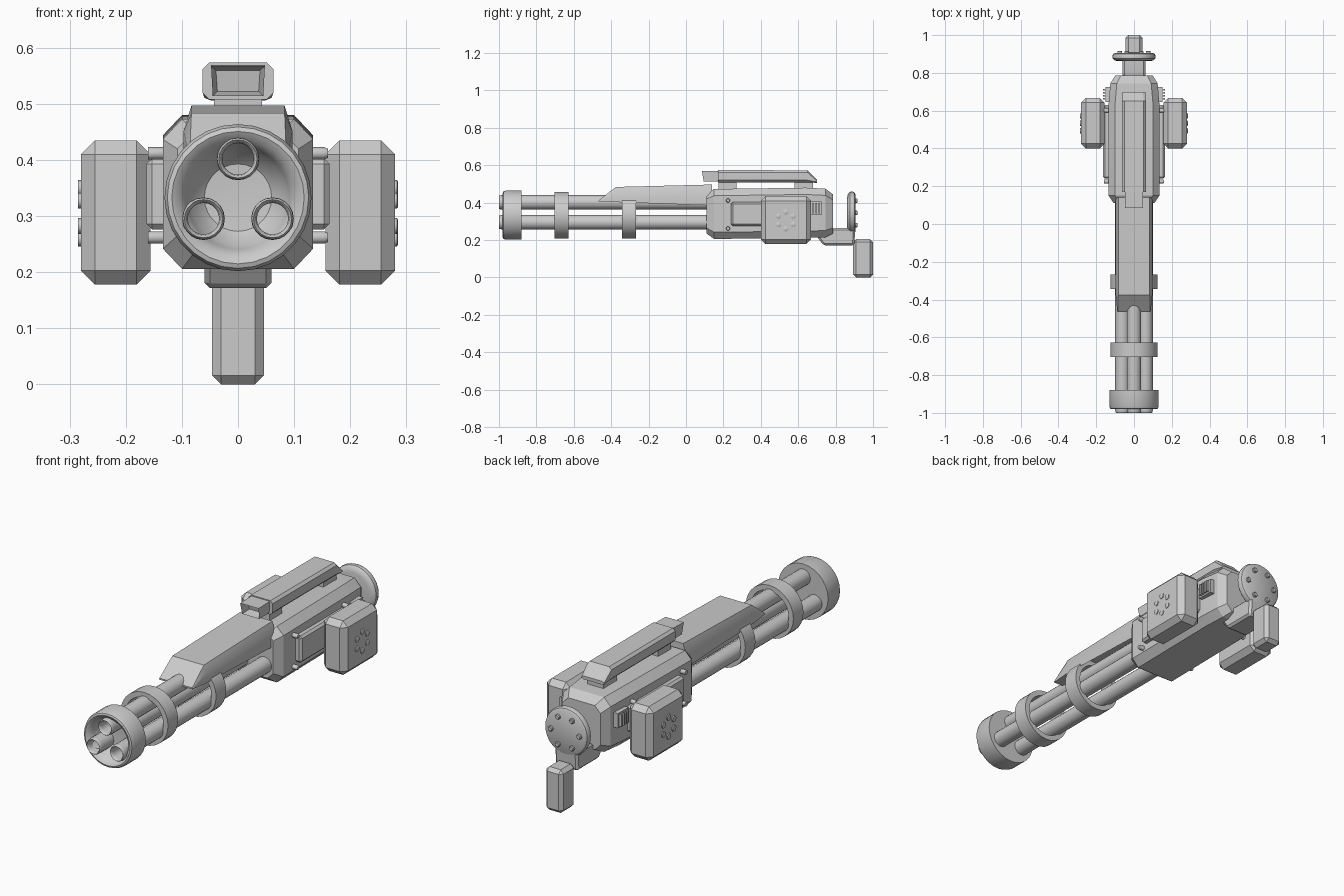
import bpy, bmesh, math
from mathutils import Vector

cube = bpy.data.objects.get("Cube")
if cube:
    bpy.data.objects.remove(cube, do_unlink=True)

metal = bpy.data.materials.new("gun_grey")
metal.use_nodes = True
GREY = (0.6, 0.6, 0.6, 1)
metal.diffuse_color = GREY
for node in metal.node_tree.nodes:
    if node.type == 'BSDF_PRINCIPLED':
        node.inputs["Base Color"].default_value = GREY

AXIS_Z = 0.333


def finish(bm, name, angle=35):
    bmesh.ops.recalc_face_normals(bm, faces=bm.faces[:])
    mesh = bpy.data.meshes.new(name)
    bm.to_mesh(mesh)
    bm.free()
    mesh.materials.append(metal)
    mesh.shade_smooth()
    mesh.set_sharp_from_angle(angle=math.radians(angle))
    obj = bpy.data.objects.new(name, mesh)
    bpy.context.collection.objects.link(obj)
    return obj


def bevel_all(bm, size):
    if size:
        bmesh.ops.bevel(bm, geom=bm.edges[:], offset=size, segments=1,
                        profile=0.5, affect='EDGES')


def box(name, x, y, z, bevel=0):
    """Box from three (low, high) ranges with chamfered edges."""
    bm = bmesh.new()
    bmesh.ops.create_cube(bm, size=1)
    for v in bm.verts:
        v.co = Vector([(a + b) / 2 + c * (b - a) for (a, b), c in zip((x, y, z), v.co)])
    bevel_all(bm, bevel)
    return finish(bm, name, 25)


def loft(bm, sections):
    """Join equal-length point rings and cap both ends."""
    rings = [[bm.verts.new(p) for p in s] for s in sections]
    n = len(rings[0])
    for a, b in zip(rings, rings[1:]):
        for i in range(n):
            bm.faces.new((a[i], a[(i + 1) % n], b[(i + 1) % n], b[i]))
    return bm.faces.new(rings[0]), bm.faces.new(rings[-1])


def octagon(y, w, z0, z1, cx, cz):
    return [(sx * px, y, pz) for sx, px, pz in (
        (1, w - cx, z0), (1, w, z0 + cz), (1, w, z1 - cz), (1, w - cx, z1),
        (-1, w - cx, z1), (-1, w, z1 - cz), (-1, w, z0 + cz), (-1, w - cx, z0))]


def lathe(name, profile, centre=(0, 0, 0), axis='Y', steps=28, closed=False):
    """Revolve (along, radius) points around the Y or X axis."""
    bm = bmesh.new()
    c = Vector(centre)
    along = Vector((0, 1, 0)) if axis == 'Y' else Vector((1, 0, 0))
    vs = [bm.verts.new(c + along * a + Vector((0, 0, r))) for a, r in profile]
    pairs = list(zip(vs, vs[1:])) + ([(vs[-1], vs[0])] if closed else [])
    es = [bm.edges.new(p) for p in pairs]
    bmesh.ops.spin(bm, geom=vs + es, cent=c, axis=along,
                   angle=math.tau, steps=steps, use_duplicate=False)
    bmesh.ops.remove_doubles(bm, verts=bm.verts[:], dist=1e-5)
    return finish(bm, name)


def knob(name, centre, radius, depth, axis):
    h = depth / 2
    lathe(name, [(-h, 0), (-h, radius), (h * 0.6, radius), (h, radius * 0.75), (h, 0)],
          centre, axis, 12)


# Three hollow barrels around the main axis
for i in range(3):
    a = math.radians(90 + 120 * i)
    lathe("barrel_%d" % (i + 1),
          [(0.14, 0), (0.14, 0.038), (-0.985, 0.038), (-0.996, 0.037), (-1, 0.034),
           (-0.996, 0.03), (-0.985, 0.028), (-0.88, 0.028), (-0.88, 0)],
          (0.071 * math.cos(a), 0, AXIS_Z + 0.071 * math.sin(a) - 0.002), steps=20)

# Cupped muzzle shroud
lathe("muzzle_shroud",
      [(-0.88, 0), (-0.88, 0.131), (-0.965, 0.131), (-0.977, 0.126), (-0.98, 0.118),
       (-0.972, 0.104), (-0.95, 0.092), (-0.925, 0.086), (-0.9, 0.06), (-0.895, 0)],
      (0, 0, AXIS_Z))

# Barrel clamps
for name, y in (("front_clamp", -0.666), ("rear_clamp", -0.305)):
    lathe(name, [(-0.038, 0.1), (-0.038, 0.125), (0.038, 0.125), (0.038, 0.1)],
          (0, y, AXIS_Z), closed=True)

# Handguard: tapered cover, hollow underneath
bm = bmesh.new()
guard = ((-0.467, 0.405, 0.412, 0.088, 0.086), (-0.375, 0.403, 0.484, 0.097, 0.083),
         (0.14, 0.385, 0.497, 0.097, 0.083))
loft(bm, [[(-w, y, z0), (w, y, z0), (w, y, z0 + (z1 - z0) * 0.6),
           (t, y, z1), (-t, y, z1), (-w, y, z0 + (z1 - z0) * 0.6)]
          for y, z0, z1, w, t in guard])
bm.normal_update()
under = [f for f in bm.faces if all(v.co.z < 0.407 for v in f.verts)
         and f.calc_center_median().y > -0.3]
bmesh.ops.inset_region(bm, faces=under, thickness=0.012)
for v in {v for f in under for v in f.verts}:
    v.co.z += 0.05
finish(bm, "handguard", 20)

# Main receiver
bm = bmesh.new()
loft(bm, [octagon(0.11, 0.108, 0.235, 0.45, 0.03, 0.03),
          octagon(0.15, 0.134, 0.206, 0.473, 0.034, 0.036),
          octagon(0.64, 0.134, 0.212, 0.48, 0.034, 0.036),
          octagon(0.745, 0.125, 0.215, 0.475, 0.034, 0.036),
          octagon(0.785, 0.1, 0.235, 0.445, 0.03, 0.03)])
finish(bm, "receiver", 22)

# Top rail on two feet, with a hollow front hood
bm = bmesh.new()
loft(bm, [octagon(0.17, 0.063, 0.508, 0.574, 0.012, 0.012),
          octagon(0.65, 0.063, 0.508, 0.573, 0.012, 0.012),
          octagon(0.7, 0.06, 0.506, 0.522, 0.012, 0.005)])
finish(bm, "top_rail", 20)
box("front_rail_foot", (-0.043, 0.043), (0.175, 0.27), (0.465, 0.515))
box("rear_rail_foot", (-0.043, 0.043), (0.58, 0.68), (0.465, 0.515))
bm = bmesh.new()
front, back = loft(bm, [
    [(-0.045, 0.095, 0.514), (0.045, 0.095, 0.514), (0.048, 0.085, 0.568), (-0.048, 0.085, 0.568)],
    [(-0.045, 0.18, 0.514), (0.045, 0.18, 0.514), (0.048, 0.18, 0.57), (-0.048, 0.18, 0.57)]])
bmesh.ops.recalc_face_normals(bm, faces=bm.faces[:])
bmesh.ops.inset_region(bm, faces=[front], thickness=0.012)
for v in front.verts:
    v.co.y += 0.045
finish(bm, "rail_hood", 20)

# Side equipment, left and right
for side, s in (("left", 1), ("right", -1)):
    def span(a, b):
        return tuple(sorted((s * a, s * b)))

    box(side + "_side_plate", span(0.12, 0.163), (0.24, 0.63), (0.276, 0.403), 0.01)
    box(side + "_pod", span(0.156, 0.28), (0.4, 0.668), (0.178, 0.435), 0.025)
    for i in range(6):
        a = math.radians(90 + 60 * i)
        knob("%s_pod_stud_%d" % (side, i + 1),
             (s * 0.28, 0.533 + 0.045 * math.cos(a), 0.305 + 0.045 * math.sin(a)),
             0.014, 0.011, 'X')
    for place, y, z in (("upper", 0.225, 0.412), ("lower", 0.225, 0.262),
                        ("rear_upper", 0.6, 0.412), ("rear_lower", 0.6, 0.262)):
        knob("%s_%s_bolt" % (side, place), (s * 0.143, y, z), 0.011, 0.034, 'X')
    # Finned vent behind the pod
    box(side + "_vent", span(0.115, 0.15), (0.645, 0.725), (0.335, 0.405))
    for i in range(4):
        y = 0.66 + 0.016 * i
        box("%s_vent_fin_%d" % (side, i + 1), span(0.145, 0.163), (y, y + 0.008), (0.342, 0.398))

# Rear disc with a rounded rim and six bolts
DISC_Z = 0.345
lathe("rear_disc",
      [(0.862, 0), (0.862, 0.085), (0.866, 0.103), (0.876, 0.113), (0.888, 0.115),
       (0.9, 0.11), (0.906, 0.1), (0.906, 0)], (0, 0, DISC_Z))
for i in range(6):
    a = math.radians(60 * i)
    knob("disc_bolt_%d" % (i + 1),
         (0.075 * math.cos(a), 0.908, DISC_Z + 0.075 * math.sin(a)), 0.012, 0.018, 'Y')

# Bracket carrying the disc and the grip
bm = bmesh.new()
outline = [(0.695, 0.225), (0.735, 0.172), (0.9, 0.172), (0.905, 0.265),
           (0.79, 0.265), (0.75, 0.24)]
loft(bm, [[(x, y, z) for y, z in outline] for x in (-0.06, 0.06)])
bevel_all(bm, 0.01)
finish(bm, "rear_bracket", 20)
box("grip", (-0.046, 0.046), (0.893, 1.0), (0, 0.205), 0.016)
